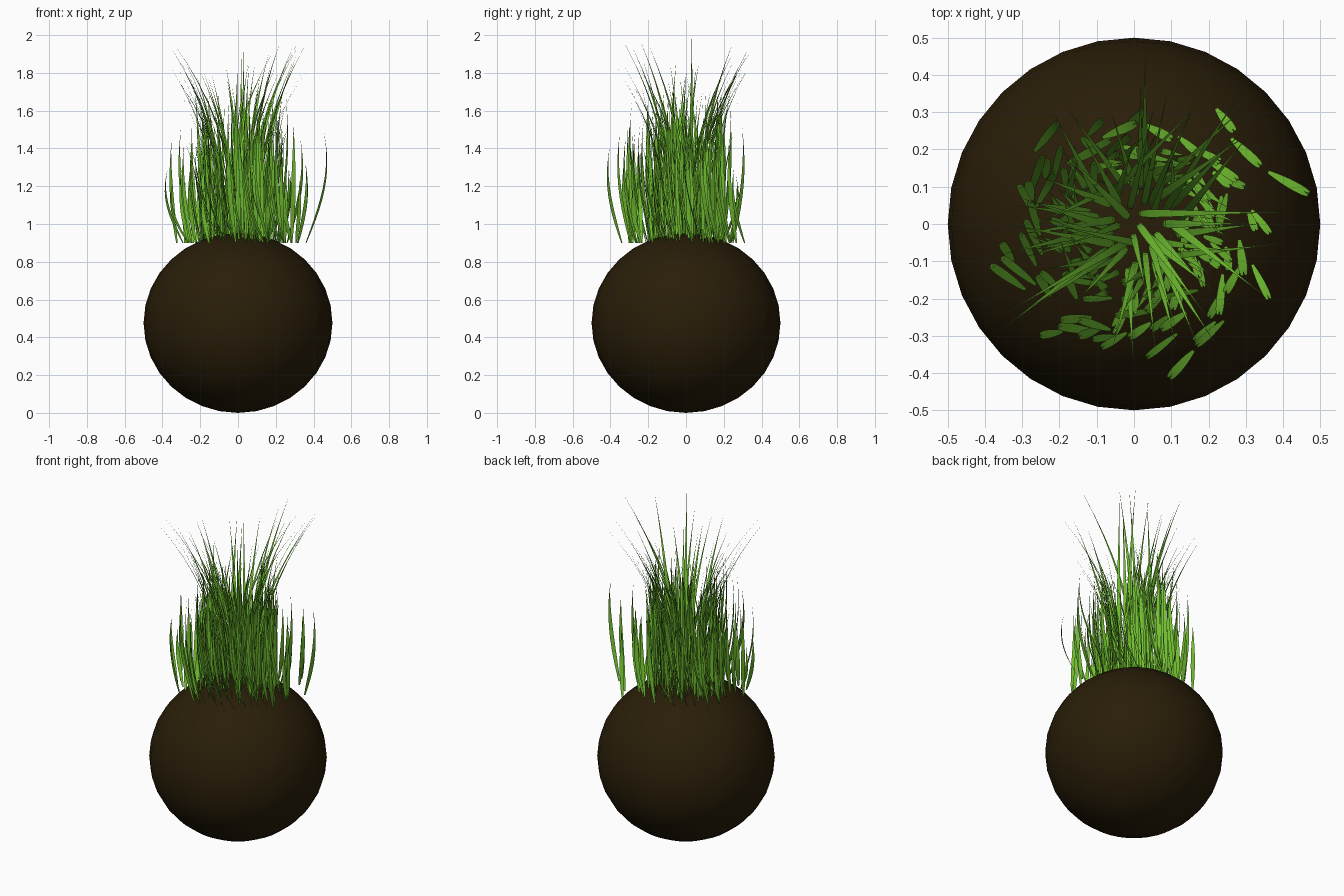
import bpy, bmesh, math, random
from mathutils import Vector

if "Cube" in bpy.data.objects:
    bpy.data.objects.remove(bpy.data.objects["Cube"])

random.seed(11)
BASE_Z = 0.90      # all blades are rooted on one flat level
TOP_Z = 2.0
SEGMENTS = 10
TUFT_RADIUS = 0.215


def material(name, rgb):
    m = bpy.data.materials.new(name)
    m.diffuse_color = (*rgb, 1)
    m.use_nodes = True
    m.node_tree.nodes["Principled BSDF"].inputs["Base Color"].default_value = m.diffuse_color
    return m


soil = material("dark soil brown", (0.022, 0.0125, 0.0025))
green = material("grass green", (0.165, 0.52, 0.03))

# Soil ball, slightly squashed
bpy.ops.mesh.primitive_uv_sphere_add(segments=32, ring_count=16, radius=0.5,
                                     location=(0, 0, 0.476))
ball = bpy.context.object
ball.name = "soil_ball"
ball.scale = (1, 1, 0.952)
ball.data.materials.append(soil)
bpy.ops.object.shade_smooth()


def blade(bm, root, azimuth, height, lean, width, bow):
    """Tapered ribbon leaning toward azimuth; bow makes the tip curl back."""
    out = Vector((math.cos(azimuth), math.sin(azimuth), 0))
    side = Vector((-out.y, out.x, 0))
    last = None
    for i in range(SEGMENTS + 1):
        t = i / SEGMENTS
        shift = math.sin(math.pi * 0.66 * t) if bow else t ** 2.3
        mid = root + out * lean * shift + Vector((0, 0, height * t))
        # narrow root, widest at a third, long thin tip
        w = width * max(0.02, (0.25 + 3.0 * t) * (1 - t) ** 1.45) * 0.5
        pair = [bm.verts.new(mid - side * w), bm.verts.new(mid + side * w)]
        if last:
            bm.faces.new((last[1], last[0], pair[0], pair[1]))
        last = pair


def finish(bm, name):
    mesh = bpy.data.meshes.new(name)
    bm.to_mesh(mesh)
    bm.free()
    obj = bpy.data.objects.new(name, mesh)
    bpy.context.collection.objects.link(obj)
    mesh.materials.append(green)
    mesh.shade_smooth()


# Tall central tuft: upright, then fanning outward at the tips
bm = bmesh.new()
COUNT = 165
for i in range(COUNT):
    r = TUFT_RADIUS * math.sqrt((i + 0.5) / COUNT)
    a = i * 2.39996 + random.uniform(-0.2, 0.2)
    root = Vector((r * math.cos(a), r * math.sin(a), BASE_Z))
    inner = 1 - r / TUFT_RADIUS
    if inner > 0.42:
        # long arching blades from the heart of the tuft
        height = random.uniform(0.74, 1.06)
        if i == 3:
            height = TOP_Z - BASE_Z
        lean = random.uniform(0.10, 0.20) + (height - 0.74) * 0.62
        turn = random.gauss(-0.1, 0.7)
        bow = False
    else:
        # upright rim blades, swirling and curling back in
        height = random.uniform(0.50, 0.82)
        lean = random.uniform(0.03, 0.11)
        turn = random.gauss(-1.0, 0.6)
        bow = random.random() < 0.5
    blade(bm, root, a + turn, height, lean, random.uniform(0.024, 0.034), bow)
finish(bm, "central_grass_tuft")

# Short outer blades: bowed and swirling clockwise around the tuft
bm = bmesh.new()
for i in range(62):
    a = i / 62 * math.tau + random.uniform(-0.12, 0.12)
    sparse_back = 0.6 < a < 2.5
    if sparse_back and i % 2:
        continue
    r = random.uniform(0.23, 0.28 if sparse_back else 0.355)
    root = Vector((r * math.cos(a), r * math.sin(a), BASE_Z))
    blade(bm, root, a - random.gauss(1.35, 0.3), random.uniform(0.28, 0.64),
          random.uniform(0.05, 0.12), random.uniform(0.028, 0.038), True)
# the widest stragglers
for x, y, az, h, lean in ((0.36, 0.14, -0.5, 0.58, 0.125),
                          (0.26, 0.23, -0.75, 0.55, 0.11),
                          (0.22, 0.31, -0.9, 0.40, 0.08),
                          (0.16, -0.34, -2.3, 0.50, 0.10)):
    blade(bm, Vector((x, y, BASE_Z)), az, h, lean, 0.036, True)
finish(bm, "outer_grass_blades")
